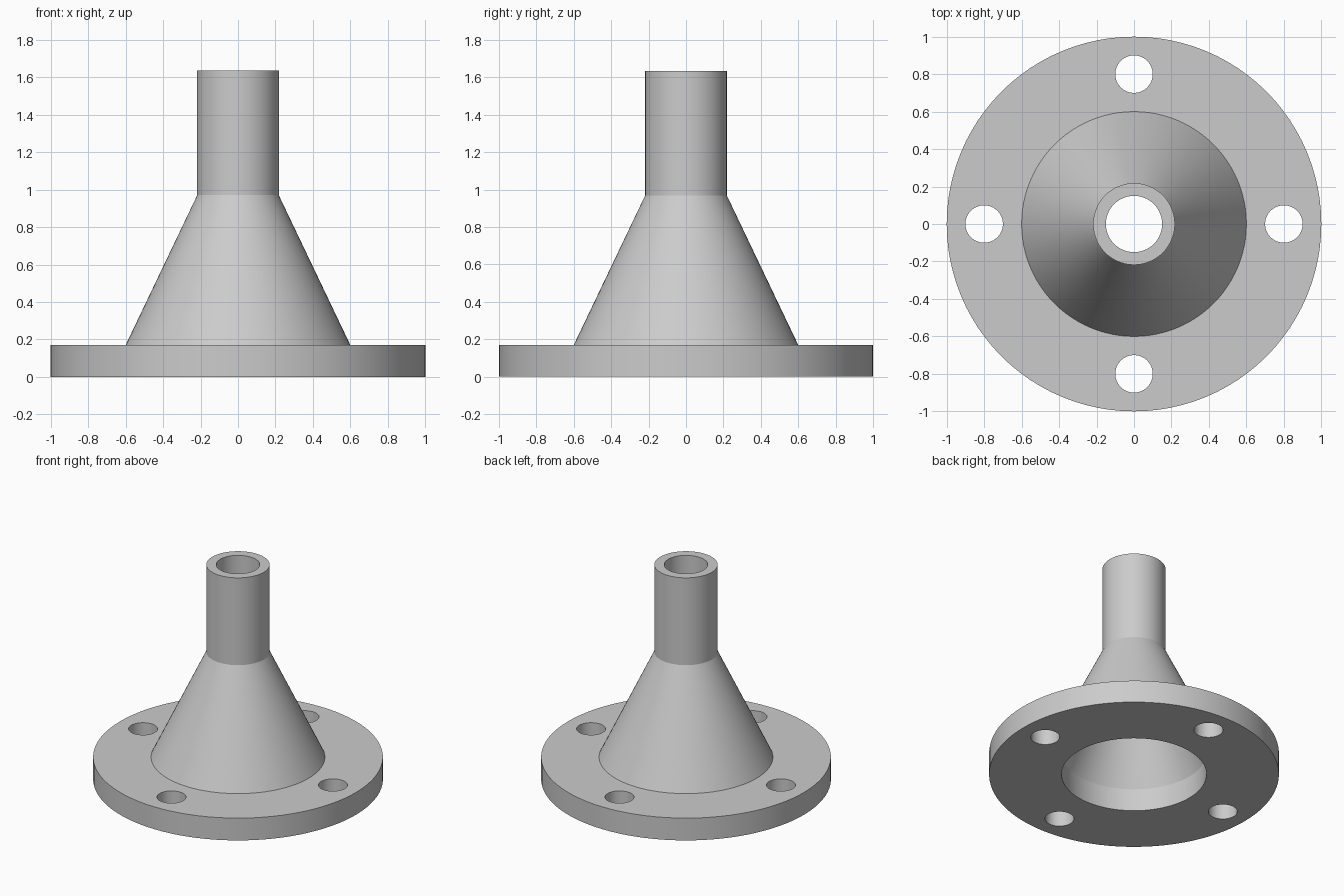
import bpy, bmesh, math
from mathutils import Vector

if "Cube" in bpy.data.objects:
    bpy.data.objects.remove(bpy.data.objects["Cube"], do_unlink=True)

SEGMENTS = 96
FLANGE_TOP, NECK_START, NECK_TOP = 0.17, 0.97, 1.635
HOLE_COUNT, HOLE_CIRCLE, HOLE_RADIUS = 4, 0.8, 0.1

steel = bpy.data.materials.new("grey_steel")
steel.use_nodes = True
steel.diffuse_color = (0.6, 0.6, 0.6, 1)
steel.node_tree.nodes["Principled BSDF"].inputs["Base Color"].default_value = steel.diffuse_color


def revolve(name, profile):
    """Spin a closed (radius, height) profile around z."""
    bm = bmesh.new()
    verts = [bm.verts.new((r, 0, z)) for r, z in profile]
    edges = [bm.edges.new((v, verts[i - 1])) for i, v in enumerate(verts)]
    bmesh.ops.spin(bm, geom=verts + edges, cent=(0, 0, 0), axis=(0, 0, 1),
                   angle=math.tau, steps=SEGMENTS, use_merge=True)
    bmesh.ops.remove_doubles(bm, verts=bm.verts, dist=1e-5)
    bmesh.ops.recalc_face_normals(bm, faces=bm.faces)
    mesh = bpy.data.meshes.new(name)
    bm.to_mesh(mesh)
    bm.free()
    obj = bpy.data.objects.new(name, mesh)
    bpy.context.collection.objects.link(obj)
    mesh.materials.append(steel)
    return obj


# Flange plate, tapered hub and neck as one hollow turned body
body = revolve("necked_flange", [
    (0.5, 0), (1, 0), (1, FLANGE_TOP), (0.6, FLANGE_TOP),
    (0.218, NECK_START), (0.218, NECK_TOP),
    (0.15, NECK_TOP), (0.15, NECK_START), (0.5, FLANGE_TOP)])

# Bolt holes drilled through the plate
for i in range(HOLE_COUNT):
    angle = math.tau * i / HOLE_COUNT
    spot = Vector((math.cos(angle), math.sin(angle), 0)) * HOLE_CIRCLE
    spot.z = FLANGE_TOP / 2
    bpy.ops.mesh.primitive_cylinder_add(vertices=48, radius=HOLE_RADIUS,
                                        depth=FLANGE_TOP * 2, location=spot)
    drill = bpy.context.object
    drill.name = "bolt_hole_cutter"
    drill.data.materials.append(steel)
    drill.hide_render = True
    bpy.context.view_layer.objects.active = body
    cut = body.modifiers.new("bolt_hole", 'BOOLEAN')
    cut.operation, cut.solver, cut.object = 'DIFFERENCE', 'EXACT', drill
    bpy.ops.object.modifier_apply(modifier=cut.name)
    bpy.data.objects.remove(drill, do_unlink=True)

# Smooth round walls with crisp rims
bpy.ops.object.select_all(action='DESELECT')
body.select_set(True)
bpy.context.view_layer.objects.active = body
bpy.ops.object.shade_smooth_by_angle(angle=math.radians(20))
